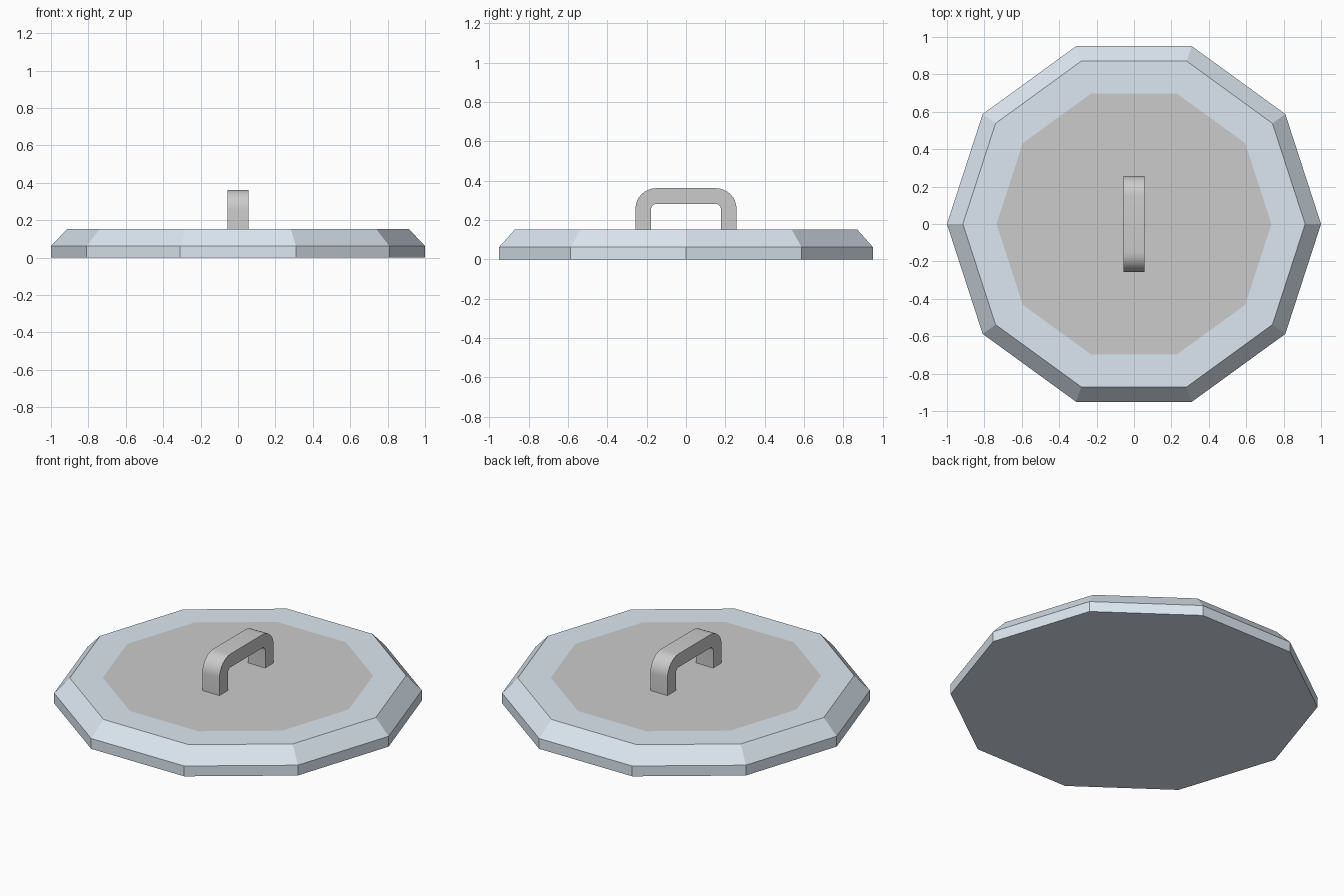
import bpy, bmesh
from math import sin, cos, pi, radians

if "Cube" in bpy.data.objects:
    bpy.data.objects.remove(bpy.data.objects["Cube"])

SIDES = 10


def finish(bm, name):
    bmesh.ops.recalc_face_normals(bm, faces=bm.faces)
    mesh = bpy.data.meshes.new(name)
    bm.to_mesh(mesh)
    bm.free()
    obj = bpy.data.objects.new(name, mesh)
    bpy.context.collection.objects.link(obj)
    return obj


def material(name, color):
    mat = bpy.data.materials.new(name)
    mat.diffuse_color = (*color, 1)
    mat.use_nodes = True
    mat.node_tree.nodes["Principled BSDF"].inputs["Base Color"].default_value = mat.diffuse_color
    return mat


# Lid: ten-sided rings (radius, height) from the base up to the grey centre panel
bm = bmesh.new()
rings = []
for r, z in [(1, 0), (1, 0.062), (0.915, 0.152), (0.735, 0.152)]:
    rings.append([bm.verts.new((r * cos(2 * pi * i / SIDES), r * sin(2 * pi * i / SIDES), z))
                  for i in range(SIDES)])
for low, high in zip(rings, rings[1:]):
    for i in range(SIDES):
        j = (i + 1) % SIDES
        bm.faces.new((low[i], low[j], high[j], high[i]))
bm.faces.new(rings[0][::-1])
bm.faces.new(rings[-1]).material_index = 1
lid = finish(bm, "lid")
lid.data.materials.append(material("blue_grey", (0.72, 0.80, 0.88)))
lid.data.materials.append(material("grey", (0.8, 0.8, 0.8)))


# Handle: rounded bracket, outer and inner outline bridged across the width
def bracket(y, top, radius, steps=8):
    right = [(y, 0.152)]
    for i in range(steps + 1):
        a = pi / 2 * i / steps
        right.append((y - radius + radius * cos(a), top - radius + radius * sin(a)))
    return right + [(-py, pz) for py, pz in reversed(right)]


HALF_WIDTH = 0.057
outer = bracket(0.257, 0.362, 0.105)
inner = bracket(0.177, 0.282, 0.025)
bm = bmesh.new()
lines = [[bm.verts.new((x, y, z)) for y, z in outline]
         for outline, x in ((outer, -HALF_WIDTH), (outer, HALF_WIDTH),
                            (inner, HALF_WIDTH), (inner, -HALF_WIDTH))]
for k in range(4):
    a, b = lines[k], lines[(k + 1) % 4]
    for i in range(len(a) - 1):
        bm.faces.new((a[i], a[i + 1], b[i + 1], b[i]))
for end in (0, -1):
    bm.faces.new([line[end] for line in lines])
handle = finish(bm, "handle")
bpy.context.view_layer.objects.active = handle
handle.select_set(True)
bpy.ops.object.shade_smooth_by_angle(angle=radians(30))
